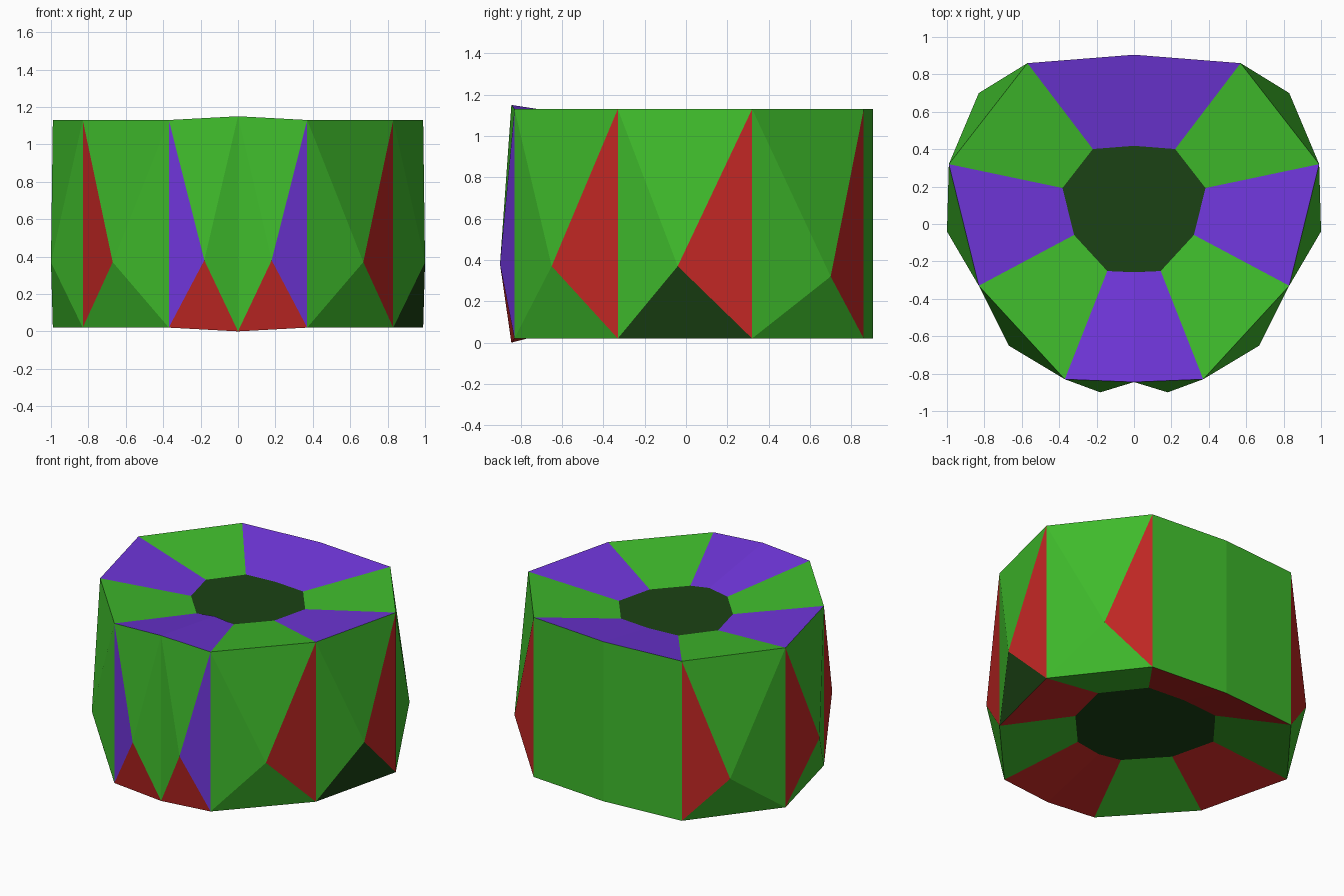
import bpy, bmesh
from mathutils import Vector

if "Cube" in bpy.data.objects:
    bpy.data.objects.remove(bpy.data.objects["Cube"])

MID = Vector((0, 0, 0.575))


def material(name, rgb):
    m = bpy.data.materials.new(name)
    m.diffuse_color = (*rgb, 1)
    m.use_nodes = True
    m.node_tree.nodes["Principled BSDF"].inputs["Base Color"].default_value = m.diffuse_color
    return m


GREEN = material("green", (0.05, 0.50, 0.025))
PURPLE = material("purple", (0.16, 0.037, 0.70))
RED = material("red", (0.55, 0.021, 0.018))
DARK = material("dark_green", (0.011, 0.055, 0.007))

# Right half of the outline, front centre to back centre (mirrored in x)
HALF = [(0, -0.845), (0.37, -0.83), (0.83, -0.33), (0.99, 0.32), (0.57, 0.86), (0, 0.905)]
# Raised point of each wall panel; the back panel is flat
APEX = [(0.18, -0.90, 0.38), (0.67, -0.65, 0.37), (1.0, -0.04, 0.37), (0.83, 0.70, 0.32), None]


def ring(side, top, scale=1, inset=0):
    """Outline points at the top or bottom, shrunk towards the middle and sunk in."""
    pts = []
    for i, (x, y) in enumerate(HALF):
        z = (0 if i == 0 else 0.02) + inset
        pts.append(Vector((side * x * scale, 0.112 + (y - 0.112) * scale, 1.15 - z if top else z)))
    return pts


def build(name, faces):
    """Make one flat-shaded object from (points, material) faces turned outwards."""
    bm = bmesh.new()
    mesh = bpy.data.meshes.new(name)
    for pts, mat in faces:
        if mat.name not in mesh.materials:
            mesh.materials.append(mat)
        f = bm.faces.new([bm.verts.new(p) for p in pts])
        f.material_index = mesh.materials.find(mat.name)
        f.normal_update()
        if f.normal.dot(f.calc_center_median() - MID) < 0:
            f.normal_flip()
    bmesh.ops.remove_doubles(bm, verts=bm.verts, dist=0.0005)
    bm.to_mesh(mesh)
    bm.free()
    bpy.context.collection.objects.link(bpy.data.objects.new(name, mesh))


# Side wall: each panel is a low pyramid of four triangles
wall = []
for side in (1, -1):
    top, bottom = ring(side, True), ring(side, False)
    for i, apex in enumerate(APEX):
        a, b, c, d = top[i], top[i + 1], bottom[i + 1], bottom[i]
        if apex is None:
            wall.append(([a, b, c, d], GREEN))
            continue
        p = Vector((side * apex[0], apex[1], apex[2]))
        low = RED if i == 0 else DARK if i == 2 and side == 1 else GREEN
        wall += [([a, b, p], GREEN), ([d, a, p], GREEN),
                 ([b, c, p], PURPLE if i == 0 else RED), ([c, d, p], low)]
build("faceted_wall", wall)

# Dished rims with alternating colours, and the dark discs inside them
for word, is_top, accent, scale, inset in (("top", True, PURPLE, 0.386, 0.09),
                                           ("bottom", False, RED, 0.48, 0.13)):
    rim = []
    for side in (1, -1):
        outer, inner = ring(side, is_top), ring(side, is_top, scale, inset)
        for i in range(5):
            rim.append(([outer[i], outer[i + 1], inner[i + 1], inner[i]],
                        GREEN if i % 2 else accent))
    build(word + "_rim", rim)
    right, left = (ring(s, is_top, scale, inset) for s in (1, -1))
    build(word + "_disc", [(right + left[4:0:-1], DARK)])
